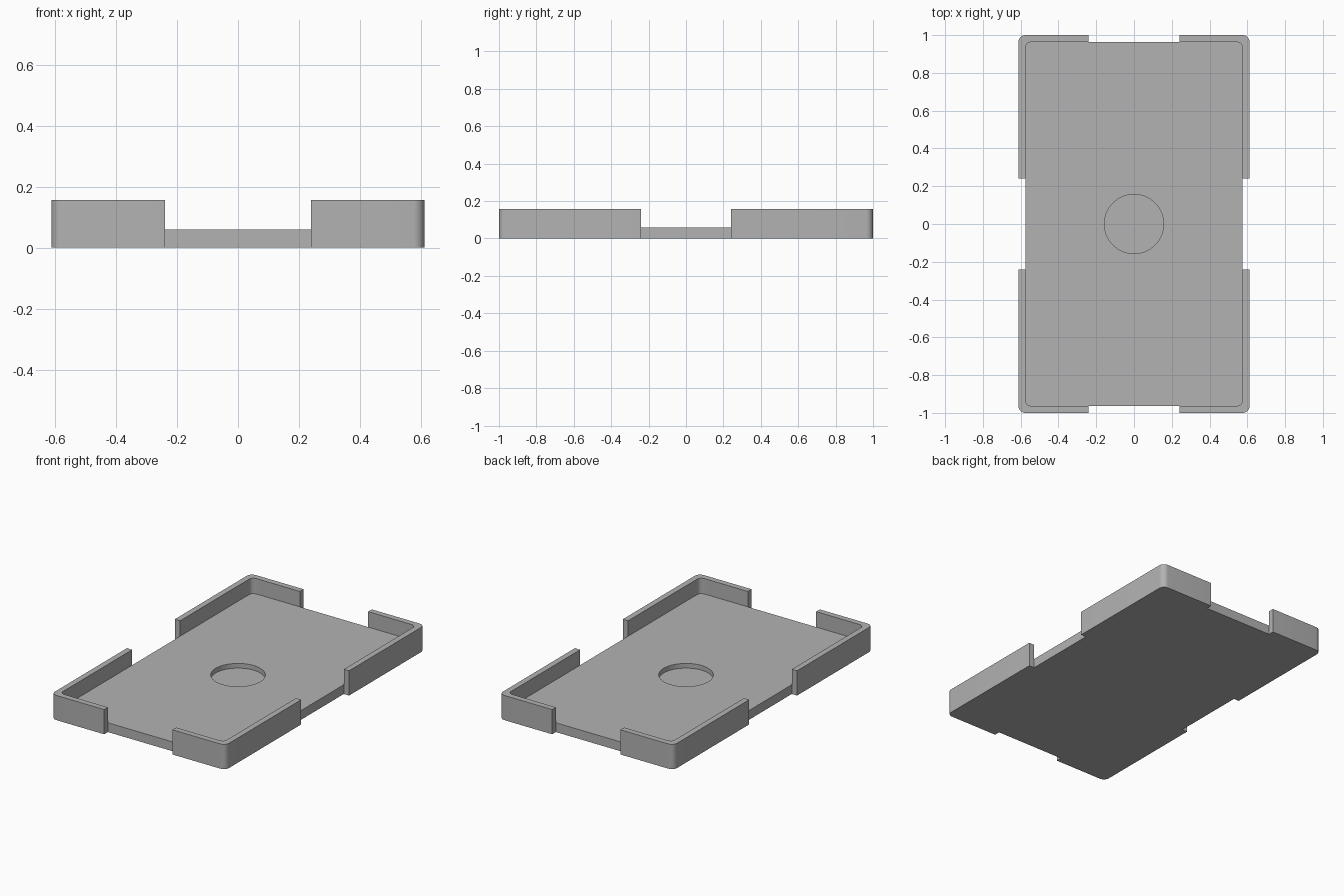
import bpy
import bmesh
from math import cos, sin, pi, radians

if "Cube" in bpy.data.objects:
    bpy.data.objects.remove(bpy.data.objects["Cube"], do_unlink=True)

HALF_X, HALF_Y, HEIGHT = 0.612, 1.0, 0.157
WALL, FLOOR, NOTCH = 0.037, 0.059, 0.24
POCKET_RADIUS, POCKET_DEPTH = 0.157, 0.03

grey = bpy.data.materials.new("plain grey")
grey.use_nodes = True
grey.diffuse_color = (0.45, 0.45, 0.45, 1)
grey.node_tree.nodes["Principled BSDF"].inputs["Base Color"].default_value = grey.diffuse_color


def prism(name, outline, z0, z1):
    """Extrude a flat counter-clockwise outline from z0 up to z1."""
    bm = bmesh.new()
    base = bm.faces.new([bm.verts.new((x, y, z0)) for x, y in outline])
    top = bmesh.ops.extrude_face_region(bm, geom=[base])["geom"]
    verts = [g for g in top if isinstance(g, bmesh.types.BMVert)]
    bmesh.ops.translate(bm, verts=verts, vec=(0, 0, z1 - z0))
    bmesh.ops.recalc_face_normals(bm, faces=bm.faces)
    mesh = bpy.data.meshes.new(name)
    bm.to_mesh(mesh)
    bm.free()
    mesh.materials.append(grey)
    obj = bpy.data.objects.new(name, mesh)
    bpy.context.collection.objects.link(obj)
    return obj


def rounded_rect(hx, hy, r, steps=8):
    points = []
    for i, (sx, sy) in enumerate([(1, 1), (-1, 1), (-1, -1), (1, -1)]):
        for k in range(steps + 1):
            a = (i + k / steps) * pi / 2
            points.append((sx * (hx - r) + r * cos(a), sy * (hy - r) + r * sin(a)))
    return points


def rect(x0, x1, y0, y1):
    return [(x0, y0), (x1, y0), (x1, y1), (x0, y1)]


def cut(target, cutter):
    cutter.hide_render = True
    mod = target.modifiers.new("cut", "BOOLEAN")
    mod.operation = "DIFFERENCE"
    mod.solver = "EXACT"
    mod.object = cutter
    bpy.ops.object.modifier_apply(modifier=mod.name)
    bpy.data.objects.remove(cutter, do_unlink=True)


# Tray body
tray = prism("tray", rounded_rect(HALF_X, HALF_Y, 0.037), 0, HEIGHT)
bpy.ops.object.select_all(action="DESELECT")
bpy.context.view_layer.objects.active = tray
tray.select_set(True)

# Recess inside the walls
in_x, in_y = HALF_X - WALL, HALF_Y - WALL
cut(tray, prism("recess_cutter", rounded_rect(in_x, in_y, 0.03), FLOOR, 1))

# Gaps in the middle of each wall, down through the full height
for s in (-1, 1):
    xs = sorted((s * in_x, s * 2))
    ys = sorted((s * in_y, s * 2))
    cut(tray, prism("side_gap_cutter", rect(*xs, -NOTCH, NOTCH), -1, 1))
    cut(tray, prism("end_gap_cutter", rect(-NOTCH, NOTCH, *ys), -1, 1))

# Round blind pocket in the floor
circle = [(POCKET_RADIUS * cos(i * pi / 32), POCKET_RADIUS * sin(i * pi / 32)) for i in range(64)]
cut(tray, prism("pocket_cutter", circle, FLOOR - POCKET_DEPTH, 1))

bpy.ops.object.shade_smooth_by_angle(angle=radians(30))
